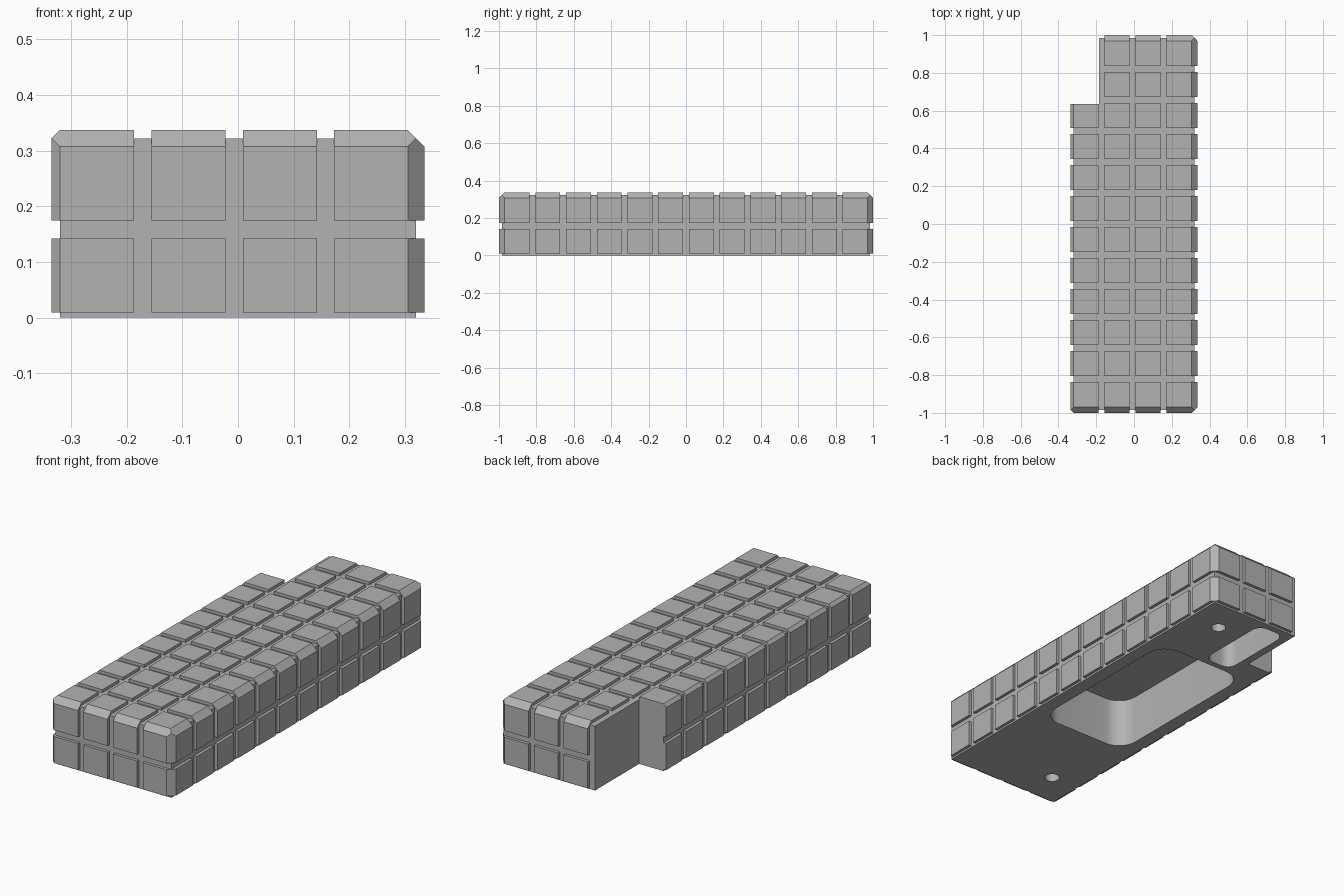
import bpy
import bmesh
import math
from mathutils import Vector

if "Cube" in bpy.data.objects:
    bpy.data.objects.remove(bpy.data.objects["Cube"], do_unlink=True)

# Overall proportions
TILE, PITCH = 0.133, 0.1643
OUT_X, OUT_Y, OUT_Z = 0.335, 1.0, 0.337      # outer skin of the tiles
CORE_X, CORE_Y, CORE_Z = 0.32, 0.985, 0.322  # block behind the tiles
NOTCH_X, NOTCH_Y = -0.185, 0.635             # cut-away back corner
BIG, SMALL = 0.03, 0.015                     # edge chamfers

grey = bpy.data.materials.new("plain_grey")
grey.use_nodes = True
GREY = (0.45, 0.45, 0.45, 1.0)
grey.diffuse_color = GREY
grey.node_tree.nodes["Principled BSDF"].inputs["Base Color"].default_value = GREY


def make_object(name, bm):
    bmesh.ops.recalc_face_normals(bm, faces=bm.faces)
    mesh = bpy.data.meshes.new(name)
    bm.to_mesh(mesh)
    bm.free()
    mesh.materials.append(grey)
    obj = bpy.data.objects.new(name, mesh)
    bpy.context.collection.objects.link(obj)
    return obj


def prism(name, outline, z0, z1):
    bm = bmesh.new()
    face = bm.faces.new([bm.verts.new((x, y, z0)) for x, y in outline])
    top = bmesh.ops.extrude_face_region(bm, geom=[face])["geom"]
    verts = [v for v in top if isinstance(v, bmesh.types.BMVert)]
    bmesh.ops.translate(bm, verts=verts, vec=(0, 0, z1 - z0))
    return make_object(name, bm)


def rounded_outline(x0, x1, y0, y1, r, steps=8):
    corners = [(x1 - r, y1 - r), (x0 + r, y1 - r), (x0 + r, y0 + r), (x1 - r, y0 + r)]
    points = []
    for quarter, (cx, cy) in enumerate(corners):
        # the last step is dropped when the corners merge into a circle
        count = steps + 1 if x1 - x0 > 2 * r + 1e-6 else steps
        for s in range(count):
            a = (quarter + s / steps) * math.pi / 2
            points.append((cx + r * math.cos(a), cy + r * math.sin(a)))
    return points


def circle_outline(x, y, r):
    return rounded_outline(x - r, x + r, y - r, y + r, r)


def subtract(target, cutter):
    mod = target.modifiers.new("cut", "BOOLEAN")
    mod.operation = "DIFFERENCE"
    mod.solver = "EXACT"
    mod.object = cutter
    bpy.ops.object.select_all(action="DESELECT")
    bpy.context.view_layer.objects.active = target
    target.select_set(True)
    bpy.ops.object.modifier_apply(modifier=mod.name)
    bpy.data.objects.remove(cutter, do_unlink=True)


# Core block with its notched back corner
core = prism("core_block", [
    (-CORE_X, -CORE_Y), (CORE_X, -CORE_Y), (CORE_X, CORE_Y),
    (NOTCH_X, CORE_Y), (NOTCH_X, NOTCH_Y), (-CORE_X, NOTCH_Y)], 0, CORE_Z)

# Pockets and screw holes in the underside
subtract(core, prism("pocket_cutter", rounded_outline(-0.25, 0.25, -0.39, 0.51, 0.1), -0.1, 0.25))
subtract(core, prism("slot_cutter", rounded_outline(-0.145, 0.01, 0.54, 0.95, 0.05), -0.1, 0.25))
for hx, hy in ((0.15, 0.81), (-0.165, -0.81)):
    subtract(core, prism("hole_cutter", circle_outline(hx, hy, 0.035), -0.1, 0.2))

# Chamfer planes of the tiled skin: direction signs and chamfer size
CHAMFERS = [((1, 0, 1), BIG), ((-1, 0, 1), SMALL), ((0, 1, 1), BIG), ((0, -1, 1), BIG),
            ((1, 1, 0), BIG), ((1, -1, 0), BIG), ((-1, -1, 0), SMALL)]


def add_tile(bm, low, high):
    tile = bmesh.new()
    bmesh.ops.create_cube(tile, size=1)
    for v in tile.verts:
        v.co = Vector([high[k] if v.co[k] > 0 else low[k] for k in range(3)])
    for sign, size in CHAMFERS:
        n = Vector(sign)
        corner = Vector((sign[0] * OUT_X, sign[1] * OUT_Y, sign[2] * OUT_Z))
        point = corner - n * size / 2
        cut = bmesh.ops.bisect_plane(
            tile, geom=tile.verts[:] + tile.edges[:] + tile.faces[:],
            dist=1e-5, plane_co=point, plane_no=n, clear_outer=True)
        rim = [e for e in cut["geom_cut"] if isinstance(e, bmesh.types.BMEdge) and e.is_boundary]
        if rim:
            bmesh.ops.holes_fill(tile, edges=rim, sides=0)
    mesh = bpy.data.meshes.new("tile")
    tile.to_mesh(mesh)
    tile.free()
    bm.from_mesh(mesh)
    bpy.data.meshes.remove(mesh)


# Raised tiles over the top and all four sides
COLS, ROWS = 4, 12
bm = bmesh.new()
for i in range(COLS):
    for j in range(ROWS):
        for layer in range(2):
            x0, y0, z0 = -CORE_X + i * PITCH, -0.97 + j * PITCH, 0.009 + layer * 0.165
            on_side = i in (0, COLS - 1) or j in (0, ROWS - 1)
            in_notch = i == 0 and y0 > NOTCH_Y
            if in_notch or (layer == 0 and not on_side):
                continue
            low = [x0, y0, z0]
            high = [x0 + TILE, y0 + TILE, z0 + TILE]
            if i == 0:
                low[0] = -OUT_X
                high[1] = min(high[1], NOTCH_Y)
            if i == COLS - 1:
                high[0] = OUT_X
            if j == 0:
                low[1] = -OUT_Y
            if j == ROWS - 1:
                high[1] = OUT_Y
            if layer == 1:
                high[2] = OUT_Z
            add_tile(bm, low, high)
tiles = make_object("raised_tiles", bm)

# Hollow the tiles so that they stay clear of the pockets
subtract(tiles, prism("tile_hollow", [(-0.29, -0.96), (0.29, -0.96), (0.29, 0.96), (-0.29, 0.96)], -0.1, 0.3))

# Smooth the rounded pocket walls, keep all hard edges
bpy.ops.object.select_all(action="DESELECT")
core.select_set(True)
bpy.context.view_layer.objects.active = core
bpy.ops.object.shade_smooth_by_angle(angle=math.radians(30))
